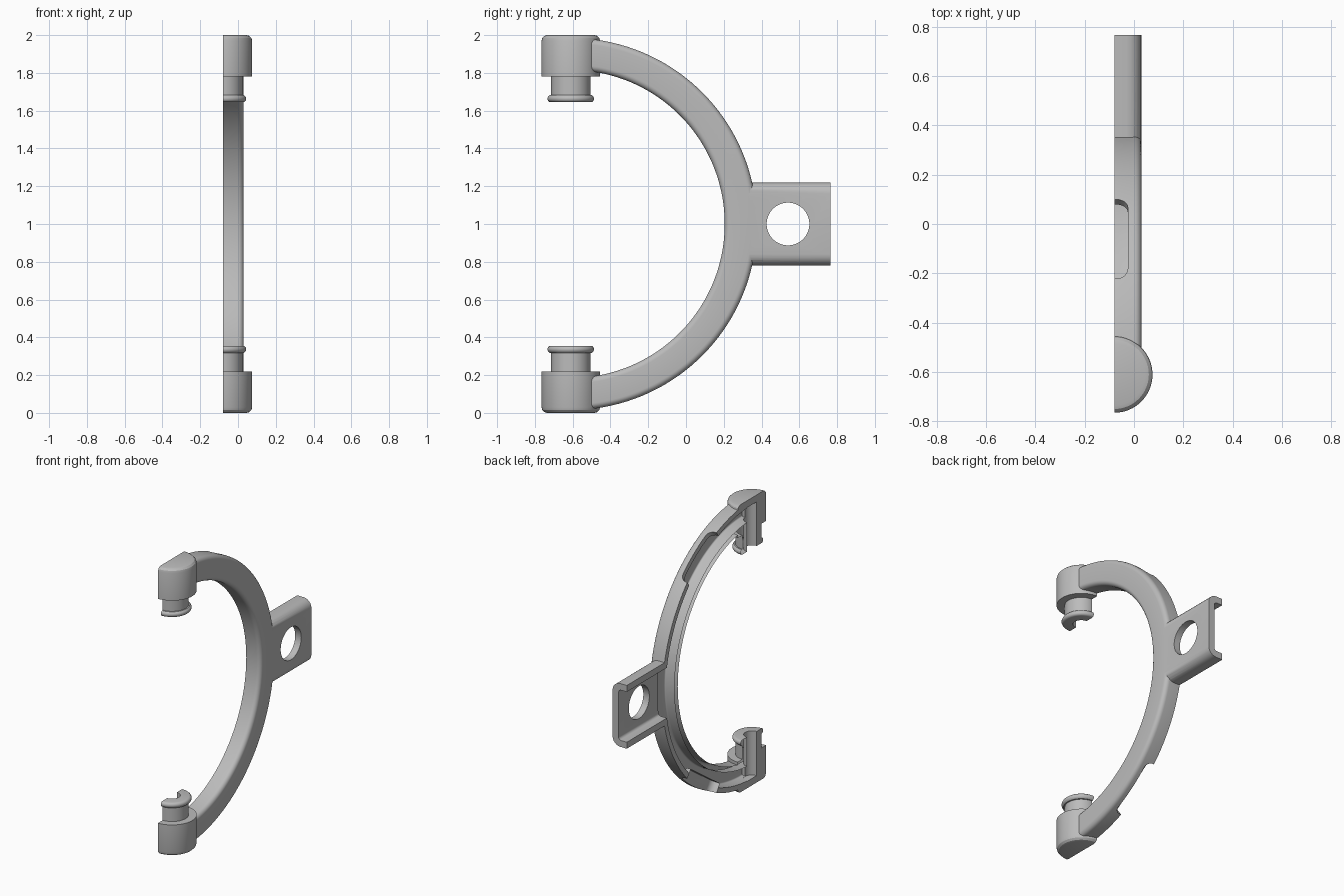
import bpy
import bmesh
from math import sin, cos, pi, radians

if "Cube" in bpy.data.objects:
    bpy.data.objects.remove(bpy.data.objects["Cube"])

SPLIT = -0.08        # plane where the shell is open
AXIS_Y = -0.61       # shared axis of the hoop and the cups
FACE_X = 0.03        # outer side face
BACK_X = -0.2        # solids run past the split and are trimmed

grey = bpy.data.materials.new("plain_grey")
grey.use_nodes = True
grey.diffuse_color = (0.5, 0.5, 0.5, 1)
grey.node_tree.nodes["Principled BSDF"].inputs["Base Color"].default_value = (0.5, 0.5, 0.5, 1)


def loft(name, rings):
    """Closed solid through a list of equal cross-sections."""
    bm = bmesh.new()
    rows = [[bm.verts.new(p) for p in ring] for ring in rings]
    n = len(rows[0])
    for a, b in zip(rows, rows[1:]):
        for i in range(n):
            j = (i + 1) % n
            bm.faces.new((a[i], a[j], b[j], b[i]))
    bm.faces.new(rows[0])
    bm.faces.new(rows[-1])
    bmesh.ops.recalc_face_normals(bm, faces=bm.faces)
    mesh = bpy.data.meshes.new(name)
    bm.to_mesh(mesh)
    bm.free()
    mesh.materials.append(grey)
    obj = bpy.data.objects.new(name, mesh)
    bpy.context.collection.objects.link(obj)
    return obj


def channel_profile(lo, hi, x_top, fillet, steps=6):
    """Section (x, w) with its two outer corners rounded."""
    pts = [(BACK_X, lo)]
    for i in range(steps + 1):
        a = pi / 2 * i / steps
        pts.append((x_top - fillet + fillet * sin(a), lo + fillet - fillet * cos(a)))
    for i in range(steps + 1):
        a = pi / 2 * i / steps
        pts.append((x_top - fillet + fillet * cos(a), hi - fillet + fillet * sin(a)))
    return pts + [(BACK_X, hi)]


def hoop(name, lo, hi, x_top, fillet, steps=72):
    prof = channel_profile(lo, hi, x_top, fillet)
    angles = [pi * i / steps for i in range(steps + 1)]
    return loft(name, [[(x, AXIS_Y + r * sin(a), 1 + r * cos(a)) for x, r in prof]
                       for a in angles])


def bar(name, half, x_top, fillet, y0, y1):
    prof = channel_profile(1 - half, 1 + half, x_top, fillet)
    return loft(name, [[(x, y, z) for x, z in prof] for y in (y0, y1)])


def lathe(name, profile, top, seg=64):
    """Stacked circles on the cup axis, mirrored for the top cup."""
    return loft(name, [[(SPLIT + r * cos(2 * pi * i / seg), AXIS_Y + r * sin(2 * pi * i / seg),
                         2 - z if top else z) for i in range(seg)] for r, z in profile])


def combine(target, other, operation):
    mod = target.modifiers.new(operation.lower(), "BOOLEAN")
    mod.operation = operation
    mod.solver = "EXACT"
    mod.object = other
    bpy.context.view_layer.objects.active = target
    bpy.ops.object.modifier_apply(modifier=mod.name)
    bpy.data.objects.remove(other)


# Solid outside: curved arm, mounting tab and the two pivot cups
shell = hoop("clamp_half_shell", 0.815, 0.985, FACE_X, 0.03)
combine(shell, bar("mounting_tab", 0.22, FACE_X - 0.0005, 0.06, 0.3, 0.765), "UNION")

cup = [(0.125, 0), (0.14, 0.004), (0.151, 0.015), (0.155, 0.03), (0.155, 0.22),
       (0.104, 0.22), (0.104, 0.318), (0.112, 0.318)]
cup += [(0.106 + 0.0175 * cos(a), 0.3365 + 0.0185 * sin(a))
        for a in [radians(d) for d in range(-60, 91, 25)]]
for top in (False, True):
    combine(shell, lathe("pivot_cup", cup, top), "UNION")

# Hollow inside: arm channel, tab channel and pivot bores
combine(shell, hoop("arm_channel", 0.85, 0.95, -0.005, 0.01), "DIFFERENCE")
combine(shell, bar("tab_channel", 0.175, -0.017, 0.02, 0.29, 0.9), "DIFFERENCE")
for top in (False, True):
    combine(shell, lathe("pivot_bore", [(0.052, 0.048), (0.052, 0.5)], top), "DIFFERENCE")

# Round hole through the tab
hole = [[(x, 0.54 + 0.113 * cos(2 * pi * i / 64), 1 + 0.113 * sin(2 * pi * i / 64))
         for i in range(64)] for x in (-0.3, 0.3)]
combine(shell, loft("tab_hole", hole), "DIFFERENCE")

# Round-cornered notches in the outer wall of the arm
notch = channel_profile(radians(23.3), radians(46), -0.025, 0.045)
notch = [(x, w) for x, w in notch]
mid, half = radians(34.65), radians(11.35)
side = channel_profile(-0.195, 0.195, -0.025, 0.045)
for sign in (1, -1):
    rings = [[(x, AXIS_Y + r * sin(mid) + t * cos(mid), 1 + sign * (r * cos(mid) - t * sin(mid)))
              for x, t in side] for r in (0.9, 1.05)]
    combine(shell, loft("wall_notch", rings), "DIFFERENCE")

# Trim everything to the flat split plane
trim = [[(x, y, z) for y, z in ((-1, -1), (1, -1), (1, 3), (-1, 3))] for x in (-1, SPLIT)]
combine(shell, loft("split_trim", trim), "DIFFERENCE")

# Smooth curves, sharp edges
bpy.ops.object.select_all(action="DESELECT")
shell.select_set(True)
bpy.context.view_layer.objects.active = shell
bpy.ops.object.shade_smooth_by_angle(angle=radians(30))
